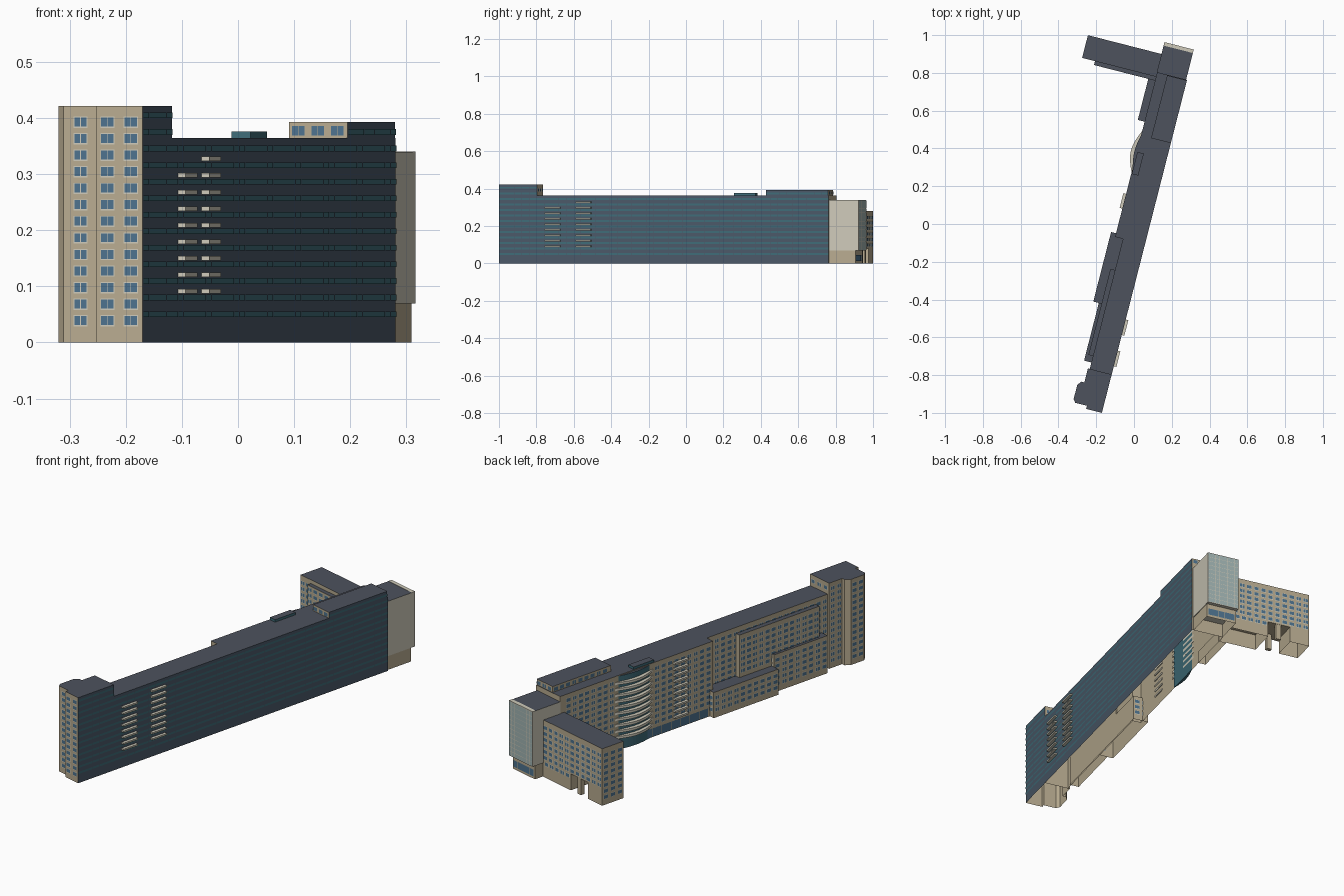
import bpy, math
from mathutils import Vector

if "Cube" in bpy.data.objects:
    bpy.data.objects.remove(bpy.data.objects["Cube"])

# Building axes: u runs along the slab, v across it towards the west side
D = Vector((0.2477, 0.9688, 0))
N = Vector((-0.9688, 0.2477, 0))
O = Vector((-0.17, -1.0, 0))
FLOOR = 0.0295


def world(u, v, z):
    p = O + D * u + N * v
    return (p.x, p.y, z)


def material(name, rgb):
    m = bpy.data.materials.new(name)
    m.diffuse_color = (*rgb, 1)
    m.use_nodes = True
    m.node_tree.nodes["Principled BSDF"].inputs["Base Color"].default_value = m.diffuse_color
    return m


TAN = material("tan_wall", (0.48, 0.41, 0.28))
ROOF = material("slate_roof", (0.075, 0.085, 0.11))
DARK = material("dark_cladding", (0.07, 0.10, 0.14))
TEAL = material("teal_glass", (0.05, 0.15, 0.19))
BLUE = material("blue_glass", (0.075, 0.17, 0.27))
CREAM = material("cream_trim", (0.62, 0.59, 0.49))
PALE = material("pale_glass", (0.36, 0.46, 0.45))


def build(name, verts, faces, mats, slots=None):
    me = bpy.data.meshes.new(name)
    me.from_pydata(verts, [], faces)
    for m in mats:
        me.materials.append(m)
    if slots:
        me.polygons.foreach_set("material_index", slots)
    me.update()
    ob = bpy.data.objects.new(name, me)
    bpy.context.collection.objects.link(ob)
    return ob


def rect(u0, u1, v0, v1):
    return [(u0, v0), (u1, v0), (u1, v1), (u0, v1)]


def prisms(name, items, wall, roof=None, dark=(), closed=True):
    """Extruded footprints; edges listed in dark get the dark cladding."""
    verts, faces, slots = [], [], []
    for pts, z0, z1 in items:
        b, n = len(verts), len(pts)
        verts += [world(u, v, z) for z in (z0, z1) for u, v in pts]
        for i in range(n):
            j = (i + 1) % n
            faces.append((b + i, b + j, b + n + j, b + n + i))
            slots.append(2 if i in dark else 0)
        faces.append(tuple(range(b + n, b + 2 * n)))
        slots.append(1)
        if closed:
            faces.append(tuple(range(b + n - 1, b - 1, -1)) if b else tuple(reversed(range(n))))
            slots.append(0)
    return build(name, verts, faces, [wall, roof or wall, DARK], slots)


def panels(name, a, b, cells, off, mat):
    """Flat panes on the wall from a to b; cells are (centre, width, z0, z1)."""
    a, b = Vector(a), Vector(b)
    d = (b - a).normalized()
    out = Vector((d.y, -d.x)) * off
    verts, faces = [], []
    for c, w, z0, z1 in cells:
        p, q = a + d * (c - w / 2) + out, a + d * (c + w / 2) + out
        k = len(verts)
        verts += [world(*p, z0), world(*q, z0), world(*q, z1), world(*p, z1)]
        faces.append((k, k + 1, k + 2, k + 3))
    if faces:
        build(name, verts, faces, [mat])


def windows(name, a, b, z0, z1, pitch=0.036):
    """Framed two-pane windows on the shared floor grid."""
    length = (Vector(b) - Vector(a)).length
    n = int(length / pitch + 0.15)
    frames, panes = [], []
    for r in range(13):
        zc = 0.039 + r * FLOOR
        if zc < z0 + 0.011 or zc > z1 - 0.011:
            continue
        for i in range(n):
            c = (i + 0.5) * length / n
            frames.append((c, 0.026, zc - 0.0105, zc + 0.0095))
            for s in (-1, 1):
                panes.append((c + s * 0.006, 0.0108, zc - 0.008, zc + 0.008))
    panels(name + "_window_frames", a, b, frames, 0.0012, CREAM)
    panels(name + "_window_panes", a, b, panes, 0.0022, BLUE)


def block(name, pts, z0, z1, win=(), dark=(), closed=False):
    prisms(name, [(pts, z0, z1)], TAN, ROOF, dark, closed)
    for e in win:
        windows(f"{name}_{e}", pts[e], pts[(e + 1) % len(pts)], z0, z1)


def ribbons(name, u0, u1, first, last):
    n = max(1, round((u1 - u0) / 0.04))
    w = (u1 - u0) / n
    cells = [((i + 0.5) * w, w - 0.0015, 0.0455 + r * FLOOR, 0.0555 + r * FLOOR)
             for r in range(first, last) for i in range(n)]
    panels(name, (u0, 0), (u1, 0), cells, 0.0015, TEAL)


# South tower with stepped west corner
tower = [(0, 0), (0.21, 0), (0.21, 0.13), (0.133, 0.13), (0.133, 0.147), (0.111, 0.163),
         (0.033, 0.163), (0.017, 0.15), (0.017, 0.086), (0, 0.086)]
block("south_tower", tower, 0, 0.421, win=(2, 5, 7, 9), dark=(0,))
windows("south_tower_west", tower[5], tower[6], 0, 0.421)
windows("south_tower_north", tower[1], tower[2], 0.36, 0.421)
ribbons("tower_ribbon_glass", 0, 0.21, 0, 13)

# Main slab, narrower in its southern half
slab = [(0.21, 0), (1.82, 0), (1.82, 0.163), (0.92, 0.163), (0.92, 0.12), (0.21, 0.12)]
block("main_slab", slab, 0, 0.364, dark=(0,))
windows("slab_south_west", (0.92, 0.12), (0.21, 0.12), 0.03, 0.364)
windows("slab_mid_west", (1.27, 0.163), (0.93, 0.163), 0.04, 0.364)
windows("slab_north_west", (1.79, 0.163), (1.5, 0.163), 0.04, 0.364)
ribbons("slab_ribbon_glass", 0.21, 1.82, 0, 11)

# Stepped blocks on the west side
block("west_block_tall", rect(0.245, 0.56, 0.115, 0.16), 0, 0.185, win=(1, 2, 3))
block("west_block_low", rect(0.56, 0.94, 0.115, 0.19), 0, 0.126, win=(1, 2, 3))
block("west_block_upper", rect(0.28, 0.75, 0.115, 0.145), 0.126, 0.335, win=(1, 2, 3), closed=True)

# Roof penthouse and small roof plant room
block("penthouse", rect(1.474, 1.817, 0, 0.108), 0.36, 0.393, dark=(0,))
for nm, a, b in (("south", (1.474, 0.108), (1.474, 0)), ("west", (1.817, 0.108), (1.474, 0.108)),
                 ("north", (1.817, 0), (1.817, 0.108))):
    panels(f"penthouse_{nm}_panes", a, b,
           [(0.018 + 0.036 * i + s * 0.006, 0.011, 0.369, 0.386)
            for i in range(int((Vector(b) - Vector(a)).length / 0.036 + 0.1)) for s in (-1, 1)], 0.002, BLUE)
ribbons("penthouse_ribbon_glass", 1.474, 1.817, 11, 12)
prisms("roof_plant_room", [(rect(1.265, 1.385, 0.125, 0.16), 0.36, 0.376)], TEAL, ROOF)

# Curved balcony bay on the west side


def bow(u0, u1, v0, rise, n=12):
    return [(u0, v0)] + [(u1 - (u1 - u0) * i / n, v0 + rise * math.sin(math.pi * i / n) + 0.002)
                         for i in range(n + 1)]


prisms("bay_glass", [(bow(1.29, 1.48, 0.16, 0.014), 0, 0.36)], TEAL, ROOF)
prisms("bay_balcony_slabs", [(bow(1.27, 1.5, 0.16, 0.033), 0.056 + FLOOR * r, 0.068 + FLOOR * r)
                             for r in range(10)], CREAM)

# Small straight balconies on both long sides
prisms("east_balconies", [(rect(u, u + 0.085, -0.014, 0.002), 0.087 + FLOOR * r, 0.095 + FLOOR * r)
                          for u in (0.255, 0.425) for r in range(9) if u > 0.3 or r < 8], CREAM)
prisms("west_balconies", [(rect(1.075, 1.155, 0.16, 0.178), 0.057 + FLOOR * r, 0.066 + FLOOR * r)
                          for r in range(10)], CREAM)

# Ground-floor glazing and entrance canopy on the west side
panels("west_ground_glazing", (1.5, 0.163), (0.95, 0.163),
       [(0.0275 + 0.055 * i, 0.052, 0.004, 0.044) for i in range(10)], 0.003, BLUE)
block("entrance_block", rect(1.55, 1.775, 0.16, 0.2), 0, 0.06, win=(2, 3))

# North block: overhanging cream box with a glazed end on a tan base
prisms("north_block_base", [(rect(1.82, 1.965, 0.008, 0.16), 0, 0.07)], TAN, ROOF, closed=False)
prisms("north_block_upper", [(rect(1.82, 1.965, 0.005, 0.165), 0.069, 0.339)], CREAM, ROOF)
prisms("north_glass_frame", [(rect(1.965, 1.984, 0.005, 0.165), 0.069, 0.34)], CREAM)
panels("north_curtain_glass", (1.984, 0.005), (1.984, 0.165),
       [(0.01 + 0.02 * i, 0.0185, 0.072 + 0.0222 * r, 0.0925 + 0.0222 * r)
        for i in range(8) for r in range(12)], 0.0015, PALE)
panels("north_base_glazing", (1.965, 0.008), (1.965, 0.16),
       [(0.02 + 0.028 * i, 0.026, 0.012, 0.045) for i in range(5)], 0.002, BLUE)

# West wing raised over a ground-level passage
wing = rect(1.795, 1.919, 0.16, 0.567)
block("wing_upper", wing, 0.08, 0.28, win=(1, 2), closed=True)
windows("wing_south_end", (1.795, 0.567), (1.795, 0.5), 0.08, 0.28)
block("wing_south_bay", rect(1.774, 1.797, 0.16, 0.497), 0.08, 0.262, win=(3,), closed=True)
prisms("wing_base", [(rect(1.78, 1.919, 0.16, 0.352), 0, 0.081),
                     (rect(1.795, 1.919, 0.468, 0.567), 0, 0.081)], TAN, closed=False)
prisms("passage_columns", [(rect(u, u + 0.02, 0.395, 0.42), 0, 0.081) for u in (1.797, 1.898)], TAN)
windows("wing_base_west", (1.919, 0.567), (1.795, 0.567), 0, 0.08)
windows("wing_base_north", (1.919, 0.17), (1.919, 0.35), 0.04, 0.08)
windows("wing_base_south", (1.78, 0.35), (1.78, 0.21), 0.02, 0.08)
